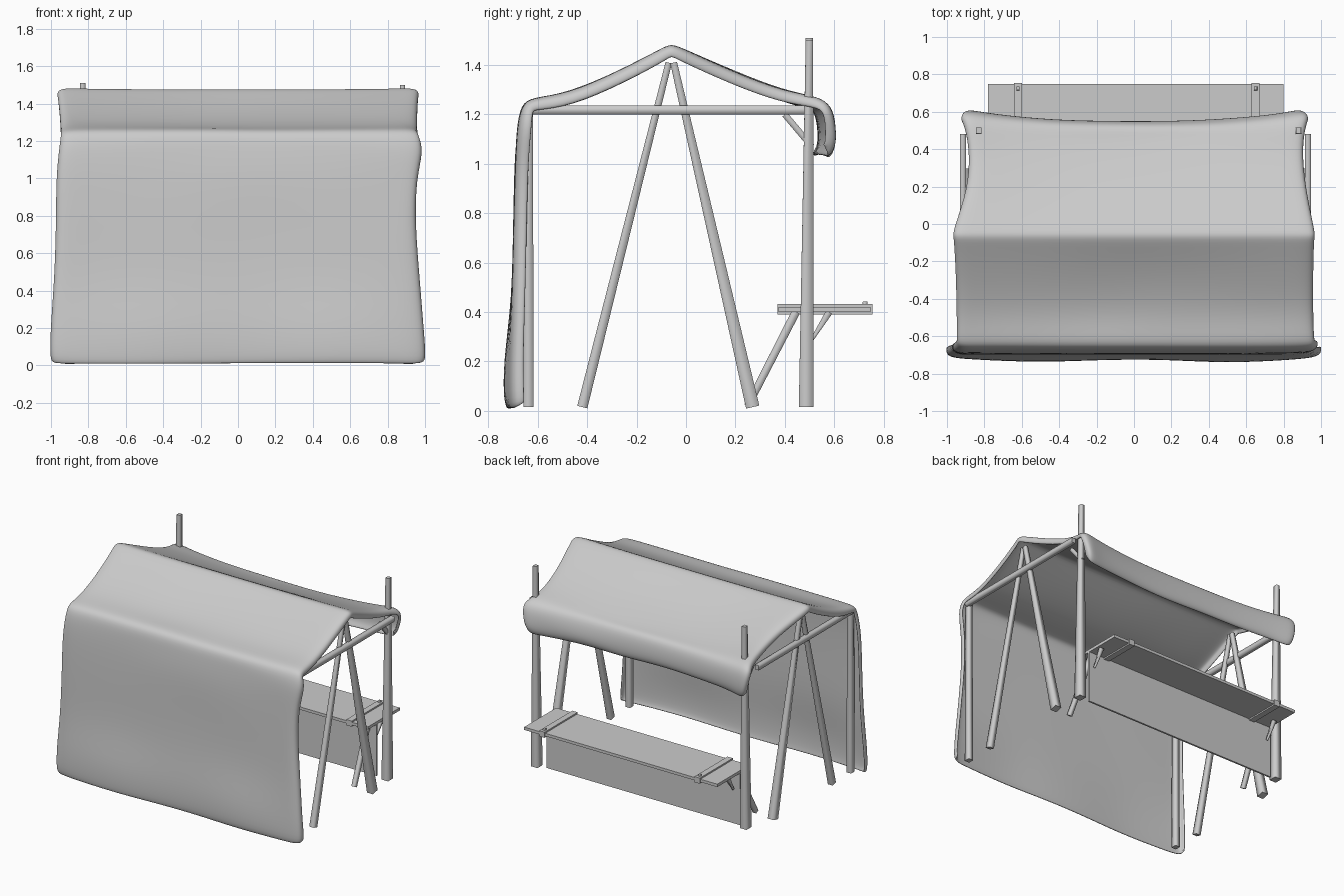
import bpy, bmesh, math, random
from mathutils import Vector

if "Cube" in bpy.data.objects:
    bpy.data.objects.remove(bpy.data.objects["Cube"])

random.seed(4)


def finish(name, bm):
    bmesh.ops.recalc_face_normals(bm, faces=bm.faces)
    me = bpy.data.meshes.new(name)
    bm.to_mesh(me)
    bm.free()
    ob = bpy.data.objects.new(name, me)
    bpy.context.collection.objects.link(ob)
    return ob


def beam(name, a, b, wa, wb, flat=0.9):
    """Tapered pole from a (width wa) to b (width wb); flat scales its x depth."""
    a, b = Vector(a), Vector(b)
    d = (b - a).normalized()
    s = d.cross(Vector((1, 0, 0))).normalized()
    t = d.cross(s)
    bm = bmesh.new()
    rings = []
    for p, w in ((a, wa), (b, wb)):
        rings.append([bm.verts.new(p + (s * i + t * j * flat) * w / 2)
                      for i, j in ((-1, -1), (1, -1), (1, 1), (-1, 1))])
    for k in range(4):
        n = (k + 1) % 4
        bm.faces.new((rings[0][k], rings[0][n], rings[1][n], rings[1][k])).smooth = True
    bm.faces.new(rings[0][::-1])
    bm.faces.new(rings[1])
    return finish(name, bm)


def box(name, x0, x1, y0, y1, z0, z1):
    bm = bmesh.new()
    bmesh.ops.create_cube(bm, size=1)
    for v in bm.verts:
        v.co = Vector(((x0 + x1) / 2 + v.co.x * (x1 - x0),
                       (y0 + y1) / 2 + v.co.y * (y1 - y0),
                       (z0 + z1) / 2 + v.co.z * (z1 - z0)))
    return finish(name, bm)


# Canvas cover: side profile rows (y, z, left x, right x)
rows = [
    (-0.685, 0.012, -0.985, 0.985), (-0.70, 0.03, -1.00, 1.00),
    (-0.70, 0.20, -0.995, 0.985), (-0.695, 0.45, -0.975, 0.965),
    (-0.69, 0.75, -0.965, 0.94), (-0.685, 1.00, -0.965, 0.945),
    (-0.675, 1.15, -0.95, 0.985), (-0.66, 1.235, -0.94, 0.96),
    (-0.62, 1.26, -0.94, 0.955), (-0.48, 1.278, -0.94, 0.95),
    (-0.27, 1.368, -0.945, 0.95), (-0.10, 1.462, -0.955, 0.955),
    (-0.06, 1.485, -0.96, 0.96), (-0.01, 1.462, -0.955, 0.955),
    (0.20, 1.368, -0.88, 0.91), (0.40, 1.292, -0.87, 0.89),
    (0.50, 1.27, -0.90, 0.91), (0.55, 1.23, -0.92, 0.93),
    (0.567, 1.14, -0.91, 0.91), (0.565, 1.06, -0.89, 0.89),
    (0.54, 1.035, -0.88, 0.88),
]
cols = [(-1, 1), (-1, 0.3), (-0.97, 0), (-0.85, 0), (-0.5, 0), (-0.17, 0),
        (0.17, 0), (0.5, 0), (0.85, 0), (0.97, 0), (1, 0.3), (1, 1)]
bm = bmesh.new()
grid = []
for i, (y, z, xl, xr) in enumerate(rows):
    p, q = rows[max(i - 1, 0)], rows[min(i + 1, len(rows) - 1)]
    d = Vector((0, q[0] - p[0], q[1] - p[1])).normalized()
    inward = Vector((0, d.z, -d.y))
    line = []
    for k, (u, fold) in enumerate(cols):
        co = Vector(((xl + xr) / 2 + u * (xr - xl) / 2, y, z))
        # gable edges fold inwards over the frame
        co += inward * 0.048 * fold
        if i < 3:           # wavy hem of the wall
            co.y -= 0.035 * abs(math.sin(u * 3.0))
        if 8 < i < 11:      # roof sags between the gables
            co.z -= 0.012 * (1 - u * u)
        if 13 < i < 17:
            co.z -= 0.034 * (1 - u * u)
        if 10 < i < 14:
            co.z -= 0.01 * (1 - u ** 8)
        if i >= 16:         # valance pulled out at the corners
            co.y += 0.045 * abs(u) ** 5 - 0.025 * (1 - u * u)
            if i > 17:
                co.z += random.uniform(-0.02, 0.025)
        if i not in (11, 12, 13):
            co += inward * random.uniform(-0.004, 0.004)
        line.append(bm.verts.new(co))
    grid.append(line)
for r0, r1 in zip(grid, grid[1:]):
    for k in range(len(cols) - 1):
        bm.faces.new((r0[k], r0[k + 1], r1[k + 1], r1[k])).smooth = True
canvas = finish("canvas_cover", bm)
sol = canvas.modifiers.new("thickness", 'SOLIDIFY')
sol.thickness = 0.018
sol.offset = 0
sub = canvas.modifiers.new("soft", 'SUBSURF')
sub.levels = sub.render_levels = 2

# Frame poles and table supports on both sides
for side, s, xa, xr, xp, xt in (("left", -1, -0.90, -0.915, -0.83, -0.62),
                                ("right", 1, 0.91, 0.93, 0.88, 0.65)):
    beam(f"front_post_{side}", (xa, -0.638, 0.015), (xa, -0.638, 1.22), 0.042, 0.036)
    beam(f"back_post_{side}", (xp, 0.487, 0.015), (xp, 0.50, 1.51 if s < 0 else 1.50), 0.06, 0.03)
    beam(f"aframe_front_leg_{side}", (xa, -0.42, 0.015), (xa, -0.07, 1.41), 0.042, 0.026)
    beam(f"aframe_back_leg_{side}", (xa, 0.27, 0.015), (xa, -0.05, 1.41), 0.055, 0.028)
    beam(f"side_rail_{side}", (xr, -0.635, 1.218), (xr, 0.48, 1.218), 0.036, 0.036)
    beam(f"eave_brace_{side}", (xp, 0.40, 1.20), (xp, 0.51, 1.07), 0.025, 0.025)
    beam(f"table_leg_{side}", (xt + 0.125 * s, 0.25, 0.02), (xt + 0.1 * s, 0.445, 0.40), 0.03, 0.034)
    beam(f"table_bracket_{side}", (xt + 0.12 * s, 0.505, 0.28), (xt + 0.12 * s, 0.58, 0.40), 0.012, 0.028)
    # clamp around the counter board with its peg
    box(f"table_clamp_{side}", xt - 0.022, xt + 0.022, 0.37, 0.755, 0.39, 0.432)
    beam(f"clamp_peg_{side}", (xt, 0.725, 0.42), (xt, 0.725, 0.443), 0.022, 0.018)

# Counter board and hanging front panel
box("counter_board", -0.78, 0.80, 0.375, 0.748, 0.400, 0.421)
box("counter_panel", -0.785, 0.80, 0.475, 0.488, 0.02, 0.40)
